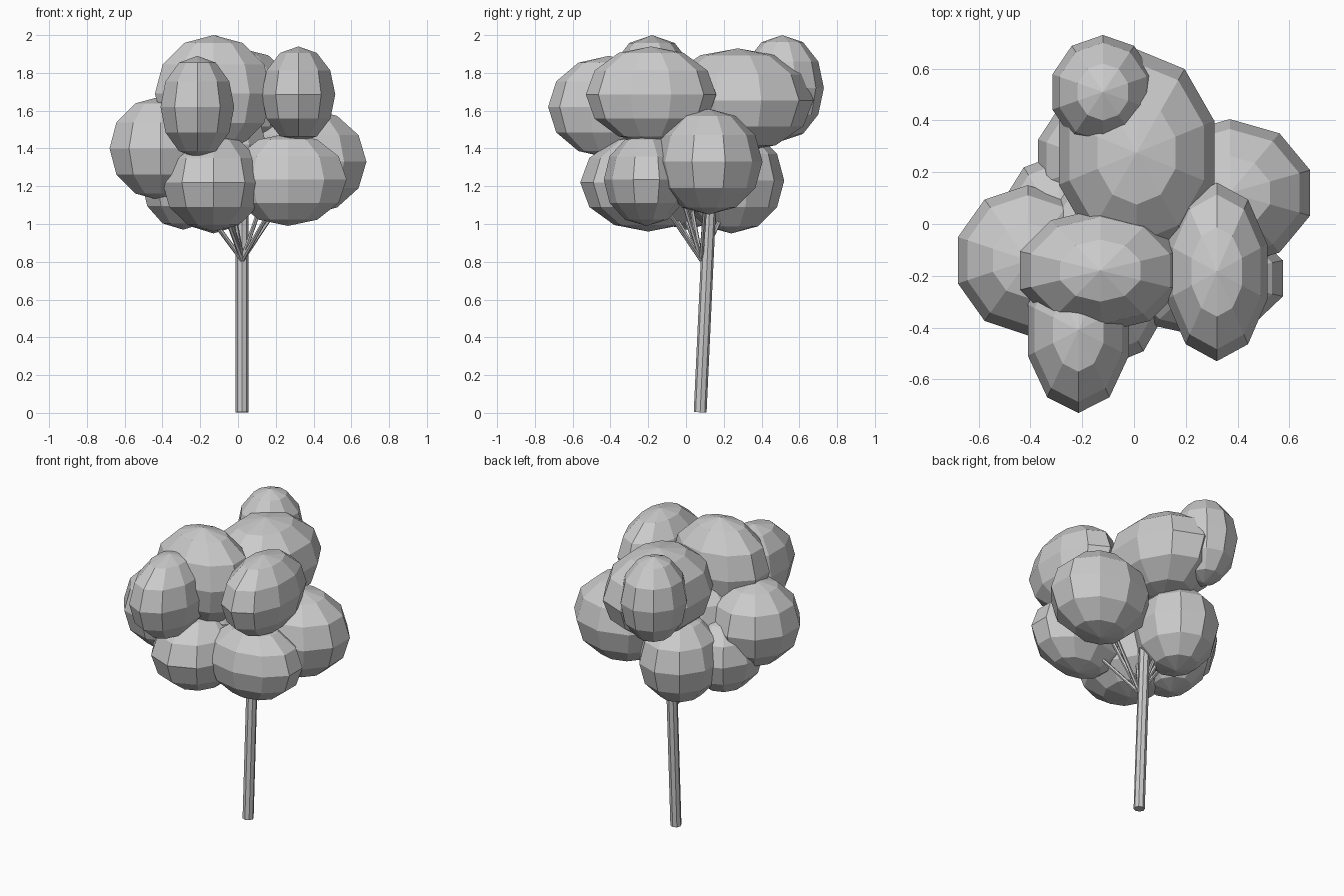
import bpy, bmesh
from mathutils import Vector, Matrix

old = bpy.data.objects.get("Cube")
if old:
    bpy.data.objects.remove(old, do_unlink=True)

# One plain grey for the whole tree
grey = bpy.data.materials.new("plain_grey")
grey.use_nodes = True
colour = (0.6, 0.6, 0.6, 1)
grey.diffuse_color = colour
grey.node_tree.nodes["Principled BSDF"].inputs["Base Color"].default_value = colour


def finish(bm, name):
    mesh = bpy.data.meshes.new(name)
    bm.to_mesh(mesh)
    bm.free()
    mesh.materials.append(grey)
    obj = bpy.data.objects.new(name, mesh)
    bpy.context.collection.objects.link(obj)
    return obj


def blob(name, centre, half_size):
    # Ten sides with a corner on y, so the x half width is divided by cos(18 deg)
    bm = bmesh.new()
    bmesh.ops.create_uvsphere(bm, u_segments=10, v_segments=6, radius=1)
    rx, ry, rz = half_size
    bmesh.ops.scale(bm, vec=(rx / 0.951, ry, rz), verts=bm.verts)
    bmesh.ops.translate(bm, vec=centre, verts=bm.verts)
    return finish(bm, name)


def rod(name, start, end, r1, r2, sides):
    start, end = Vector(start), Vector(end)
    axis = end - start
    bm = bmesh.new()
    turn = axis.to_track_quat("Z", "Y").to_matrix().to_4x4()
    bmesh.ops.create_cone(bm, cap_ends=True, segments=sides, radius1=r1, radius2=r2,
                          depth=axis.length,
                          matrix=Matrix.Translation((start + end) / 2) @ turn)
    return finish(bm, name)


# Foliage clumps: centre and half sizes
foliage = {
    "top_front": ((-0.13, -0.18, 1.69), (0.31, 0.24, 0.31)),
    "top_back": ((-0.12, 0.51, 1.72), (0.195, 0.22, 0.28)),
    "top_middle": ((0.01, 0.275, 1.655), (0.30, 0.40, 0.275)),
    "upper_left": ((0.32, -0.185, 1.685), (0.195, 0.345, 0.255)),
    "upper_front": ((-0.215, -0.41, 1.62), (0.195, 0.32, 0.27)),
    "middle_right": ((-0.41, -0.14, 1.4), (0.27, 0.29, 0.275)),
    "middle_left": ((0.37, 0.12, 1.33), (0.31, 0.285, 0.28)),
    "lower_front": ((-0.13, -0.2, 1.22), (0.27, 0.36, 0.26)),
    "lower_left": ((0.265, -0.21, 1.235), (0.31, 0.225, 0.245)),
    "lower_back": ((-0.13, 0.24, 1.23), (0.24, 0.28, 0.28)),
    "lower_right": ((-0.29, 0.0, 1.22), (0.22, 0.27, 0.25)),
    "core": ((-0.09, -0.03, 1.42), (0.24, 0.24, 0.24)),
}

# Leaning trunk
rod("trunk", (0.022, 0.075, 0.003), (0.022, 0.135, 1.3), 0.034, 0.034, 8)

# Foliage, with a thin branch from the fork to each clump
fork = (0.022, 0.08, 0.81)
for name, (centre, half_size) in foliage.items():
    blob(name + "_foliage", centre, half_size)
    rod(name + "_branch", fork, centre, 0.012, 0.01, 6)
